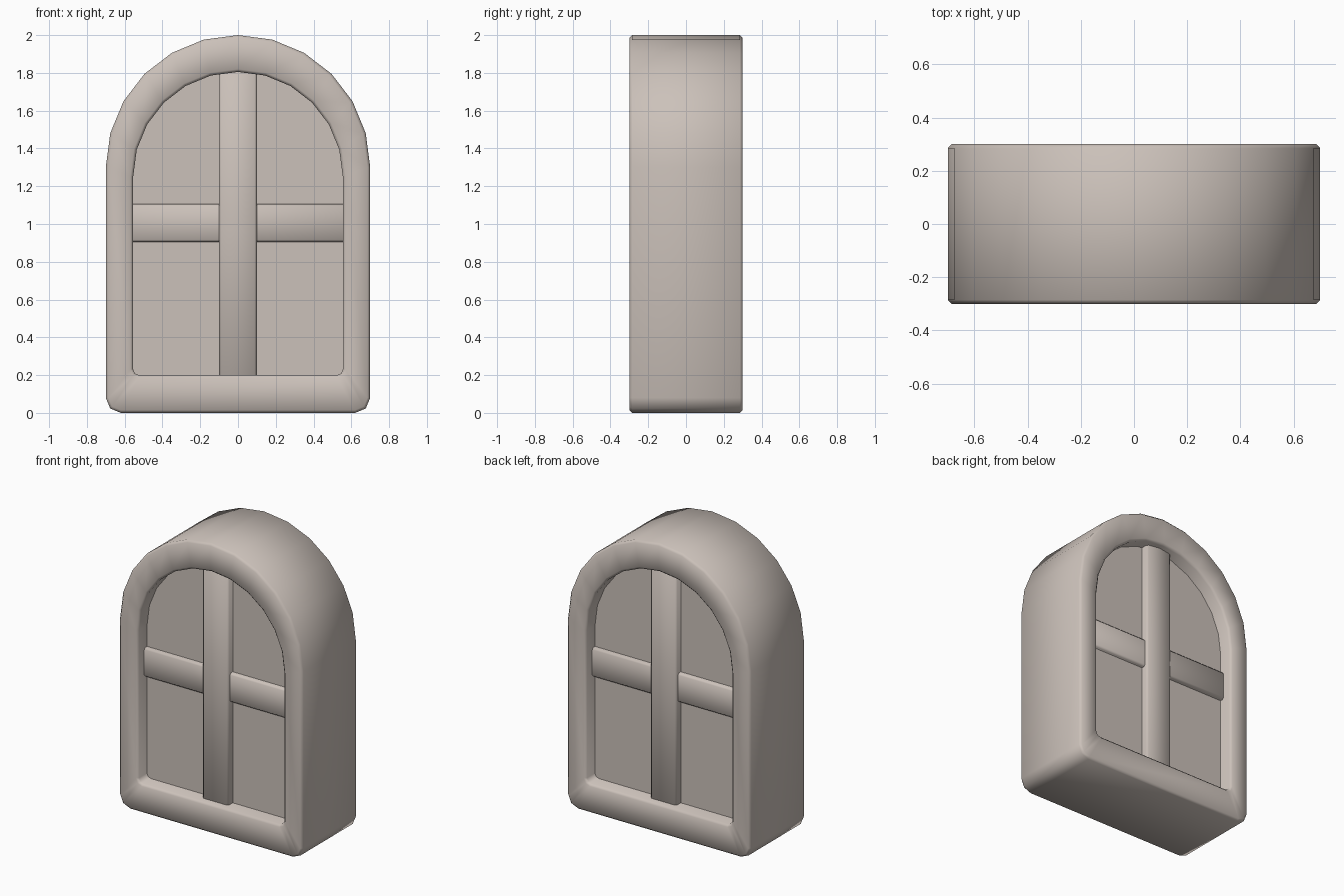
import bpy, bmesh, math

if "Cube" in bpy.data.objects:
    bpy.data.objects.remove(bpy.data.objects["Cube"])

stone = bpy.data.materials.new("warm_grey_stone")
stone.diffuse_color = (0.60, 0.535, 0.49, 1)
stone.use_nodes = True
stone.node_tree.nodes["Principled BSDF"].inputs["Base Color"].default_value = stone.diffuse_color


def arch(hw, bottom, spring, corner):
    """Closed outline: half-round top, rounded bottom corners."""
    pts = [(hw * math.cos(math.radians(15 * i)), spring + hw * math.sin(math.radians(15 * i)))
           for i in range(13)]
    left = []
    for i in range(3):
        a = math.radians(180 + 45 * i)
        left.append((-hw + corner + corner * math.cos(a), bottom + corner + corner * math.sin(a)))
    return pts + left + [(-x, z) for x, z in reversed(left)]


def finish(name, bm, smooth=True):
    bmesh.ops.recalc_face_normals(bm, faces=bm.faces[:])
    me = bpy.data.meshes.new(name)
    bm.to_mesh(me)
    bm.free()
    ob = bpy.data.objects.new(name, me)
    bpy.context.collection.objects.link(ob)
    me.materials.append(stone)
    if smooth:
        bpy.ops.object.select_all(action='DESELECT')
        ob.select_set(True)
        bpy.context.view_layer.objects.active = ob
        bpy.ops.object.shade_smooth_by_angle(angle=math.radians(60))
    return ob


def outer(inset):
    return arch(0.70 - inset, inset, 1.30, 0.08 - inset)


def inner(grow):
    return arch(0.555 + grow, 0.20 - grow, 1.25, 0.03 + grow)


# Arched frame: a bevelled section swept round the outline
B, D = 0.015, 0.30
section = [(outer(0), -D + B), (outer(B), -D), (inner(B), -D), (inner(0), -D + B),
           (inner(0), D - B), (inner(B), D), (outer(B), D), (outer(0), D - B)]
bm = bmesh.new()
loops = [[bm.verts.new((x, y, z)) for x, z in prof] for prof, y in section]
for k, a in enumerate(loops):
    b = loops[(k + 1) % len(loops)]
    for i in range(len(a)):
        j = (i + 1) % len(a)
        bm.faces.new((a[i], a[j], b[j], b[i]))
finish("arched_frame", bm)

# Recessed panel filling the opening
bm = bmesh.new()
front, back = [[bm.verts.new((x, y, z)) for x, z in inner(0.01)] for y in (-0.2, 0.2)]
bm.faces.new(front)
bm.faces.new(back)
for i in range(len(front)):
    j = (i + 1) % len(front)
    bm.faces.new((front[i], front[j], back[j], back[i]))
finish("window_panel", bm, smooth=False)


# Crossing window bars, visible on both sides
def bar(name, size, z):
    bm = bmesh.new()
    bmesh.ops.create_cube(bm, size=1)
    for v in bm.verts:
        v.co = (v.co.x * size[0], v.co.y * size[1], v.co.z * size[2] + z)
    bmesh.ops.bevel(bm, geom=bm.edges[:], offset=0.012, segments=1, affect='EDGES')
    finish(name, bm)


bar("vertical_bar", (0.20, 0.50, 1.70), 1.02)
bar("horizontal_bar", (1.17, 0.46, 0.20), 1.005)
